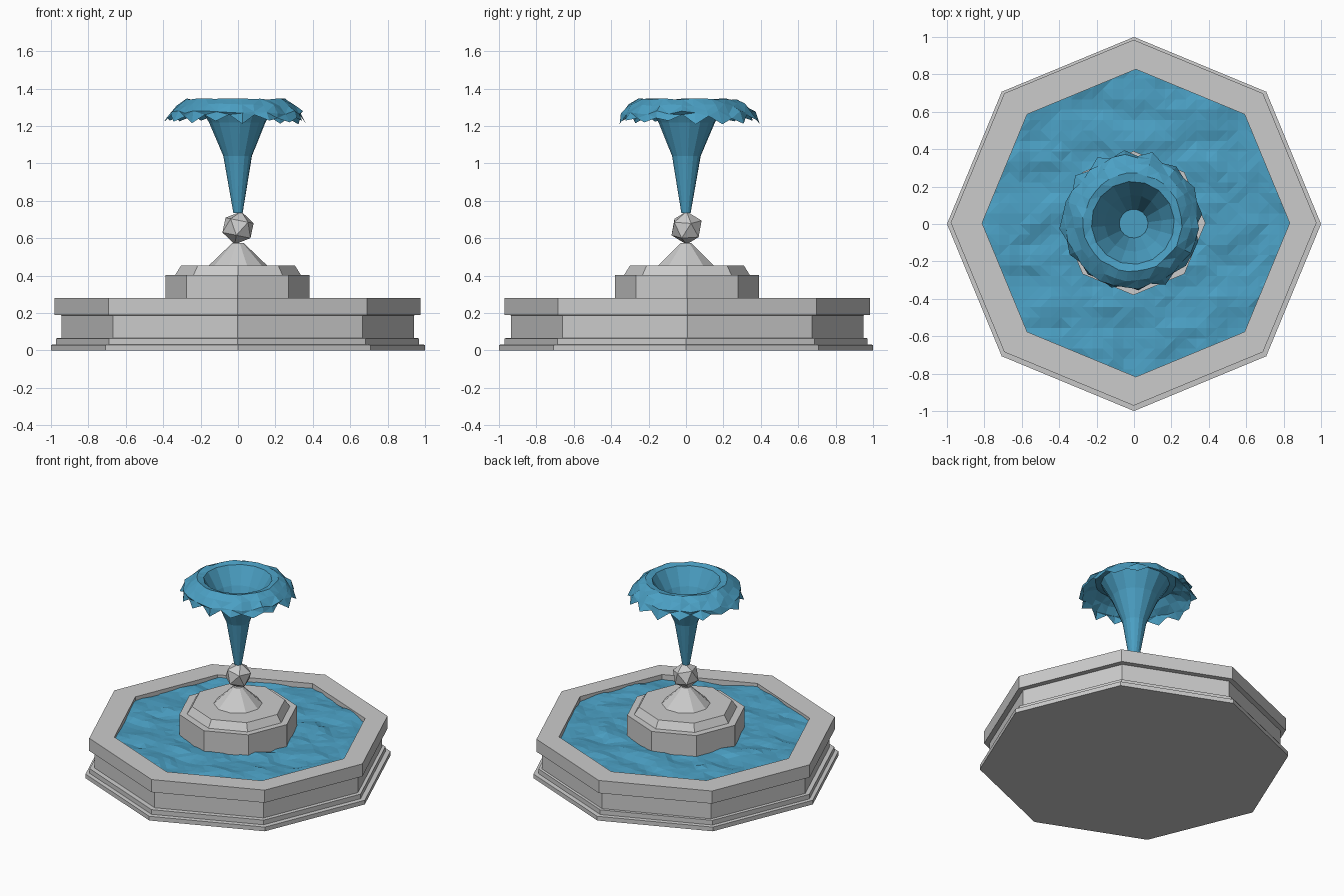
import bpy, bmesh, math, random
from mathutils import Vector, Matrix, noise

if "Cube" in bpy.data.objects:
    bpy.data.objects.remove(bpy.data.objects["Cube"])

random.seed(4)
water_mat = bpy.data.materials.new("water_blue")
water_mat.diffuse_color = (0.07, 0.35, 0.55, 1)
water_mat.use_nodes = True
water_mat.node_tree.nodes["Principled BSDF"].inputs["Base Color"].default_value = water_mat.diffuse_color


def finish(name, bm, mat=None, fix_normals=True):
    if fix_normals:
        bmesh.ops.recalc_face_normals(bm, faces=bm.faces[:])
    me = bpy.data.meshes.new(name)
    bm.to_mesh(me)
    bm.free()
    ob = bpy.data.objects.new(name, me)
    bpy.context.collection.objects.link(ob)
    if mat:
        me.materials.append(mat)
    return ob


def bridge(bm, a, b):
    n = len(a)
    for i in range(n):
        j = (i + 1) % n
        bm.faces.new((a[i], a[j], b[j], b[i]))


def lathe(name, profile, sides=8):
    """Stack of polygon rings (radius, z, centre x, centre y), capped at both ends."""
    bm = bmesh.new()
    rings = []
    for r, z, cx, cy in profile:
        rings.append([bm.verts.new((cx + r * math.cos(2 * math.pi * i / sides),
                                    cy + r * math.sin(2 * math.pi * i / sides), z))
                      for i in range(sides)])
    for a, b in zip(rings, rings[1:]):
        bridge(bm, a, b)
    bm.faces.new(rings[0])
    bm.faces.new(rings[-1])
    return finish(name, bm)


# octagonal basin: stepped foot, wall, overhanging rim, hollow inside
IN_R, IN_X, IN_Y = 0.822, 0.01, 0.005
lathe("basin", [(1, 0, 0, 0), (1, 0.03, 0, 0), (0.97, 0.032, -0.003, 0), (0.97, 0.065, -0.003, 0),
                (0.943, 0.066, -0.002, 0.007), (0.943, 0.188, -0.002, 0.007),
                (0.978, 0.19, -0.002, 0.007), (0.978, 0.28, -0.002, 0.007),
                (IN_R, 0.28, IN_X, IN_Y), (IN_R, 0.12, IN_X, IN_Y)])

# central pedestal with chamfered step
lathe("pedestal", [(0.385, 0.12, -0.003, 0.005), (0.385, 0.402, -0.003, 0.005),
                   (0.337, 0.402, 0, 0.005), (0.305, 0.453, 0, 0.005)])

# cone under the ball
lathe("nozzle_cone", [(0.16, 0.45, 0, 0), (0.03, 0.575, 0, 0)], 10)

# faceted ball, slightly tilted
bm = bmesh.new()
bmesh.ops.create_icosphere(bm, subdivisions=1, radius=0.09,
                           matrix=Matrix.Translation((0, 0.003, 0.655))
                           @ Matrix.Rotation(0.2, 4, 'Y') @ Matrix.Rotation(0.3, 4, 'Z'))
finish("nozzle_ball", bm)

# rippled pool surface, trimmed to the basin opening
bm = bmesh.new()
bmesh.ops.create_grid(bm, x_segments=36, y_segments=36, size=1.0)
for v in bm.verts:
    p = v.co
    h = noise.noise(Vector((p.x * 5 + 3, p.y * 9 + 7, 0.5)))
    h += 0.4 * noise.noise(Vector((p.x * 14, p.y * 18, 4.2)))
    v.co.z = 0.254 + 0.024 * max(-1, min(1.15, h))
bmesh.ops.triangulate(bm, faces=bm.faces[:])
for k in range(8):
    a = (k + 0.5) * math.pi / 4
    n = Vector((math.cos(a), math.sin(a), 0))
    bmesh.ops.bisect_plane(bm, geom=bm.verts[:] + bm.edges[:] + bm.faces[:],
                           plane_co=Vector((IN_X, IN_Y, 0)) + n * IN_R * math.cos(math.pi / 8),
                           plane_no=n, clear_outer=True)
finish("pool_water", bm, water_mat)

# water jet: 16-sided funnel, curling over into a ragged falling skirt
N = 32
jet = [(0.025, 0.735, 0, 0), (0.077, 1.04, 0, 0), (0.152, 1.22, 0, 0), (0.222, 1.335, 0, 0),
       (0.262, 1.345, 0.006, 0.006), (0.31, 1.315, 0.01, 0.01),
       (0.35, 1.275, 0.012, 0.014), (0.372, 1.235, 0.014, 0.014)]
bm = bmesh.new()
rings = []
for level, (r, z, jr, jz) in enumerate(jet):
    ring = []
    drift = 0.014 * level / 7
    for i in range(N):
        odd = i % 2
        rr, zz = r, z
        if level < 4 and odd:
            rr *= math.cos(2 * math.pi / N)
        if level == 7:
            rr += -0.016 if odd else 0.008
            zz += 0.018 if odd else -0.012
        rr += random.uniform(-jr, jr)
        zz += random.uniform(-jz, jz * 0.6)
        a = 2 * math.pi * i / N + 0.1
        ring.append(bm.verts.new((rr * math.cos(a) - drift, rr * math.sin(a) + drift, zz)))
    rings.append(ring)
for a, b in zip(rings, rings[1:]):
    bridge(bm, a, b)
# water level inside the funnel
bm.faces.new(rings[1])
bmesh.ops.triangulate(bm, faces=[f for f in bm.faces if f.calc_center_median().z > 1.24])
finish("water_jet", bm, water_mat, fix_normals=False)
